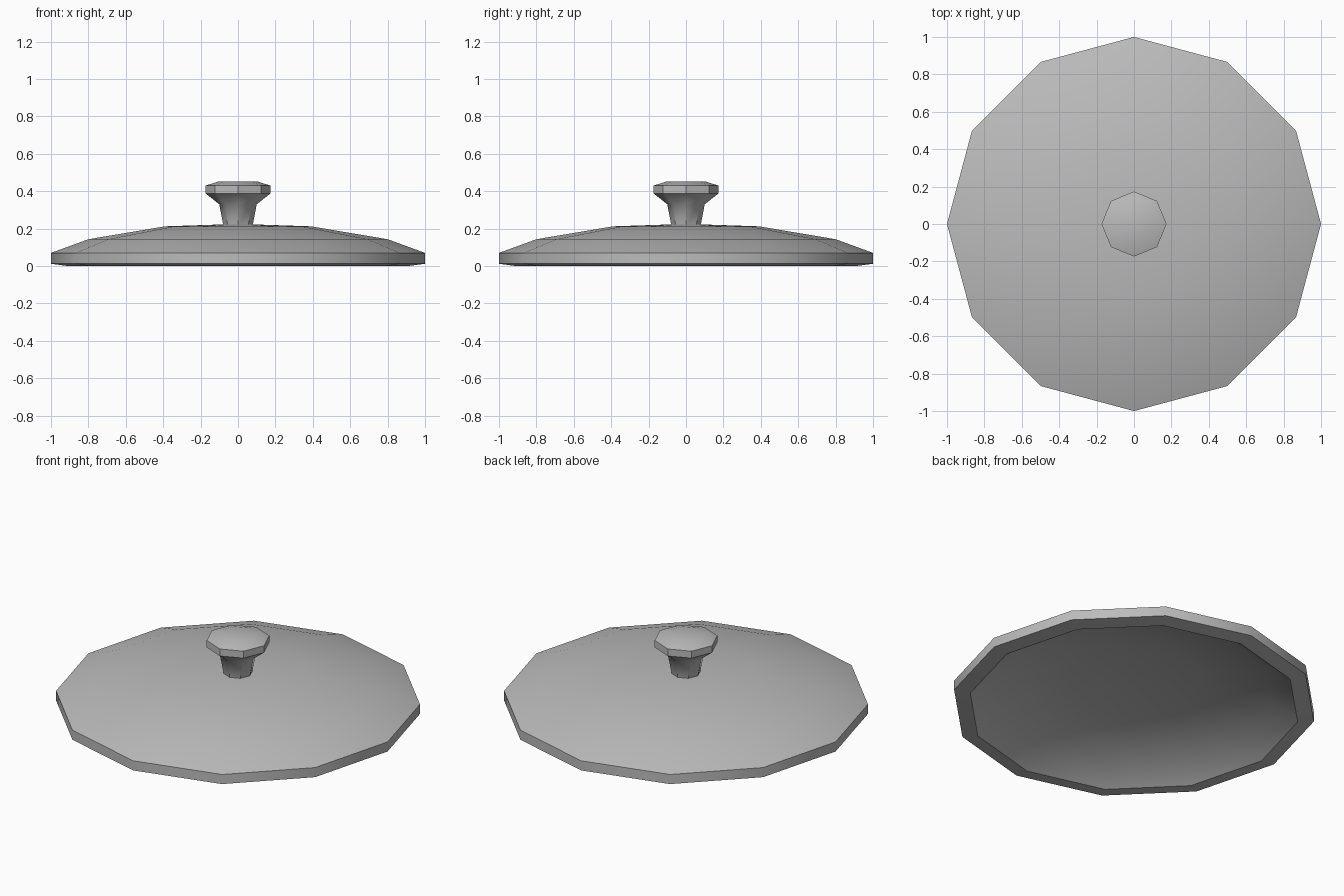
import bpy, bmesh, math

old = bpy.data.objects.get("Cube")
if old:
    bpy.data.objects.remove(old, do_unlink=True)

grey = bpy.data.materials.new("plain_grey")
grey.use_nodes = True
colour = (0.5, 0.5, 0.5, 1)
grey.diffuse_color = colour
grey.node_tree.nodes["Principled BSDF"].inputs["Base Color"].default_value = colour


def lathe(name, profile, sides):
    """Turn (radius, height) points around z; zero radius makes a pole."""
    bm = bmesh.new()
    rings = []
    for r, z in profile:
        count = sides if r > 0 else 1
        rings.append([bm.verts.new((r * math.cos(math.tau * i / sides),
                                    r * math.sin(math.tau * i / sides), z))
                      for i in range(count)])
    for a, b in zip(rings, rings[1:]):
        for i in range(sides):
            j = (i + 1) % sides
            quad = [a[i % len(a)], a[j % len(a)], b[j % len(b)], b[i % len(b)]]
            bm.faces.new(list(dict.fromkeys(quad)))
    bmesh.ops.recalc_face_normals(bm, faces=bm.faces)
    mesh = bpy.data.meshes.new(name)
    bm.to_mesh(mesh)
    bm.free()
    mesh.materials.append(grey)
    obj = bpy.data.objects.new(name, mesh)
    bpy.context.collection.objects.link(obj)
    bpy.ops.object.select_all(action="DESELECT")
    obj.select_set(True)
    bpy.context.view_layer.objects.active = obj
    bpy.ops.object.shade_smooth_by_angle(angle=math.radians(40))
    return obj


# Shallow domed lid with a hollow underside and a narrow rim
lathe("lid", [(0, 0.225), (0.39, 0.212), (0.8, 0.143), (1, 0.07),
              (1, 0.012), (0.91, 0), (0.78, 0.085), (0.38, 0.155), (0, 0.17)], 12)

# Flared knob with a bevelled top
lathe("knob", [(0, 0.215), (0.078, 0.215), (0.1, 0.33), (0.174, 0.388),
               (0.174, 0.43), (0.1, 0.453), (0, 0.453)], 8)
